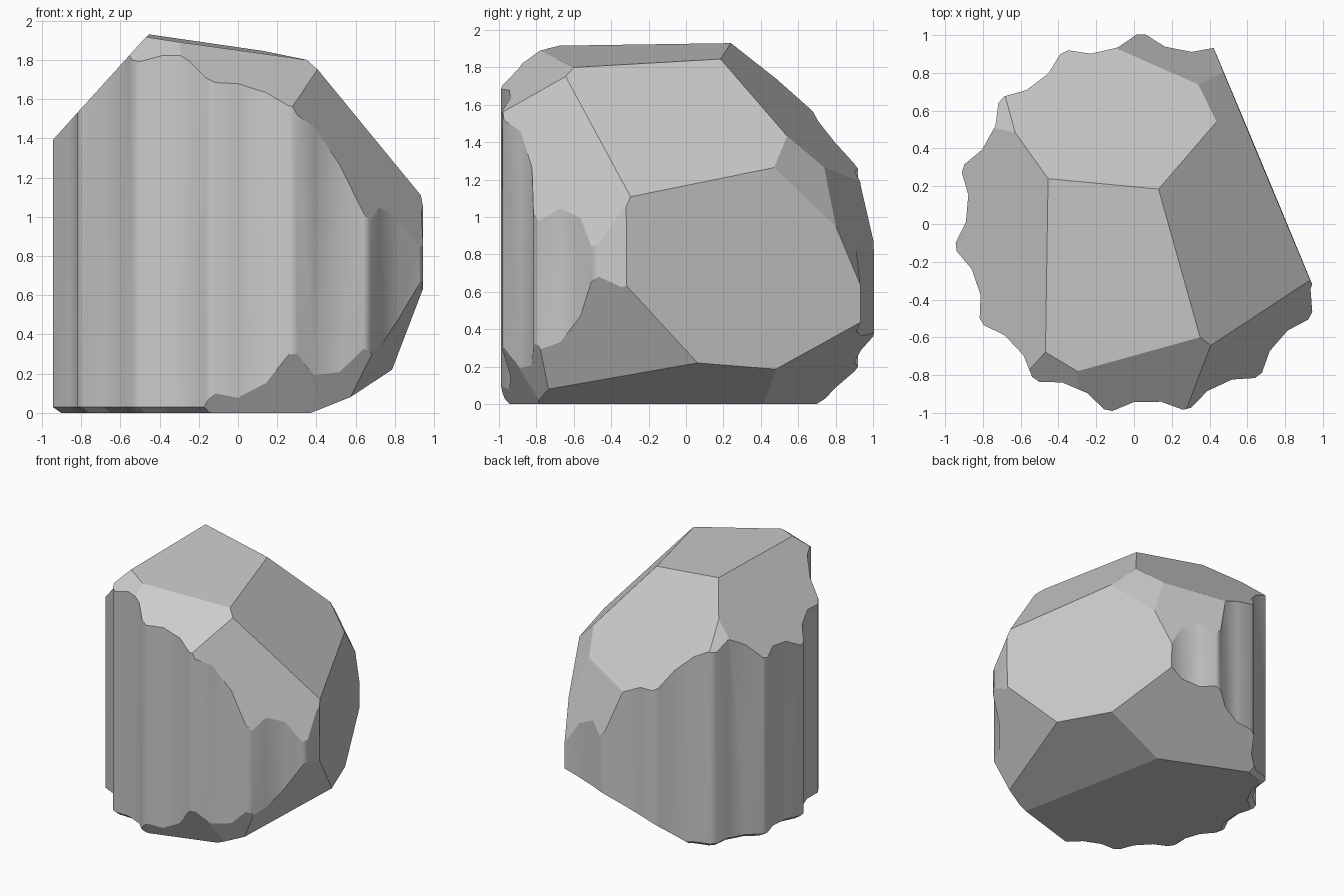
import bpy, bmesh, math
from mathutils import Vector

if "Cube" in bpy.data.objects:
    bpy.data.objects.remove(bpy.data.objects["Cube"])

CENTRE_X, FLUTES = 0.055, 15
INSIDE = Vector((0, 0, 0.9))

# Break planes, each given by three points
CUTS = [
    ((-.455, .24, 1.93), (.13, .185, 1.845), (.435, .545, 1.43)),   # top, back slope
    ((-.455, .24, 1.93), (.13, .185, 1.845), (.35, -.6, 1.80)),     # top
    ((-.455, .24, 1.93), (-.47, -.68, 1.915), (-.95, -.1, 1.385)),  # left slope
    ((-.63, .48, 1.74), (-.68, .69, 1.56), (-.75, .50, 1.61)),      # back left chip
    ((.13, .185, 1.845), (.35, -.6, 1.80), (.93, -.29, 1.11)),      # right slope
    ((.435, .545, 1.43), (.61, .476, 1.26), (.344, .74, 1.26)),     # back right
    ((.344, .74, 1.26), (-.1, .935, 1.18), (.04, 1.0, .85)),        # back
    ((.93, -.29, 1.11), (.61, .476, 1.26), (.427, .92, .43)),       # right side
    ((.41, -.645, 1.74), (.93, -.3, 1.11), (.27, -1, 1.55)),        # front right
    ((.35, -.6, 1.80), (-.3, -.78, 1.89), (.27, -1, 1.55)),         # front top
    ((-.47, -.68, 1.915), (-.3, -.78, 1.89), (-.56, -.8, 1.80)),    # front left chip
    ((.94, -.36, .64), (.785, .06, .22), (.69, -.76, .305)),        # lower right
    ((.785, .06, .22), (.56, -.74, .075), (.612, .48, .187)),       # underside right
    ((.65, -.83, .37), (.3, -.985, .31), (.56, -.74, .075)),        # lower front right
    ((-.13, -1.0, .11), (-.01, -.945, .075), (.26, -.99, .31)),     # lower front
    ((.612, .48, .187), (.427, .92, .43), (-.36, .91, .19)),        # lower back right
]


def ring(bm, z, scale):
    """One fluted outline at height z."""
    verts = []
    for i in range(FLUTES):
        for off, r in ((-1.3, 1.004), (1.3, 1.004), (7.6, .945), (16.4, .945)):
            a = math.radians(91 + i * 360 / FLUTES + off)
            verts.append(bm.verts.new((CENTRE_X + r * scale * math.cos(a),
                                       r * scale * math.sin(a), z)))
    return verts


def cut(bm, pts):
    """Slice off everything beyond the plane and close the hole."""
    a, b, c = (Vector(p) for p in pts)
    n = (b - a).cross(c - a).normalized()
    if n.dot(INSIDE - a) > 0:
        n = -n
    bmesh.ops.bisect_plane(bm, geom=bm.verts[:] + bm.edges[:] + bm.faces[:], dist=1e-5,
                           plane_co=a, plane_no=n, clear_outer=True)
    filled = bmesh.ops.holes_fill(bm, edges=[e for e in bm.edges if e.is_boundary], sides=0)
    for f in filled["faces"]:
        f.smooth = False


# Fluted column drum with a small chamfer at the foot
bm = bmesh.new()
rings = [ring(bm, 0, .957), ring(bm, .03, 1), ring(bm, 2.1, 1)]
count = len(rings[0])
for k, (lo, hi) in enumerate(zip(rings, rings[1:])):
    for i in range(count):
        j = (i + 1) % count
        f = bm.faces.new((lo[i], lo[j], hi[j], hi[i]))
        f.smooth = k == 1          # only the flutes are smooth
bm.faces.new(rings[0][::-1])
bm.faces.new(rings[-1])

# Flat broken faces
for pts in CUTS:
    cut(bm, pts)
bmesh.ops.recalc_face_normals(bm, faces=bm.faces[:])

# Keep the borders of the flat faces crisp
for e in bm.edges:
    e.smooth = all(f.smooth for f in e.link_faces)

mesh = bpy.data.meshes.new("column_fragment")
bm.to_mesh(mesh)
bm.free()
obj = bpy.data.objects.new("column_fragment", mesh)
bpy.context.collection.objects.link(obj)
